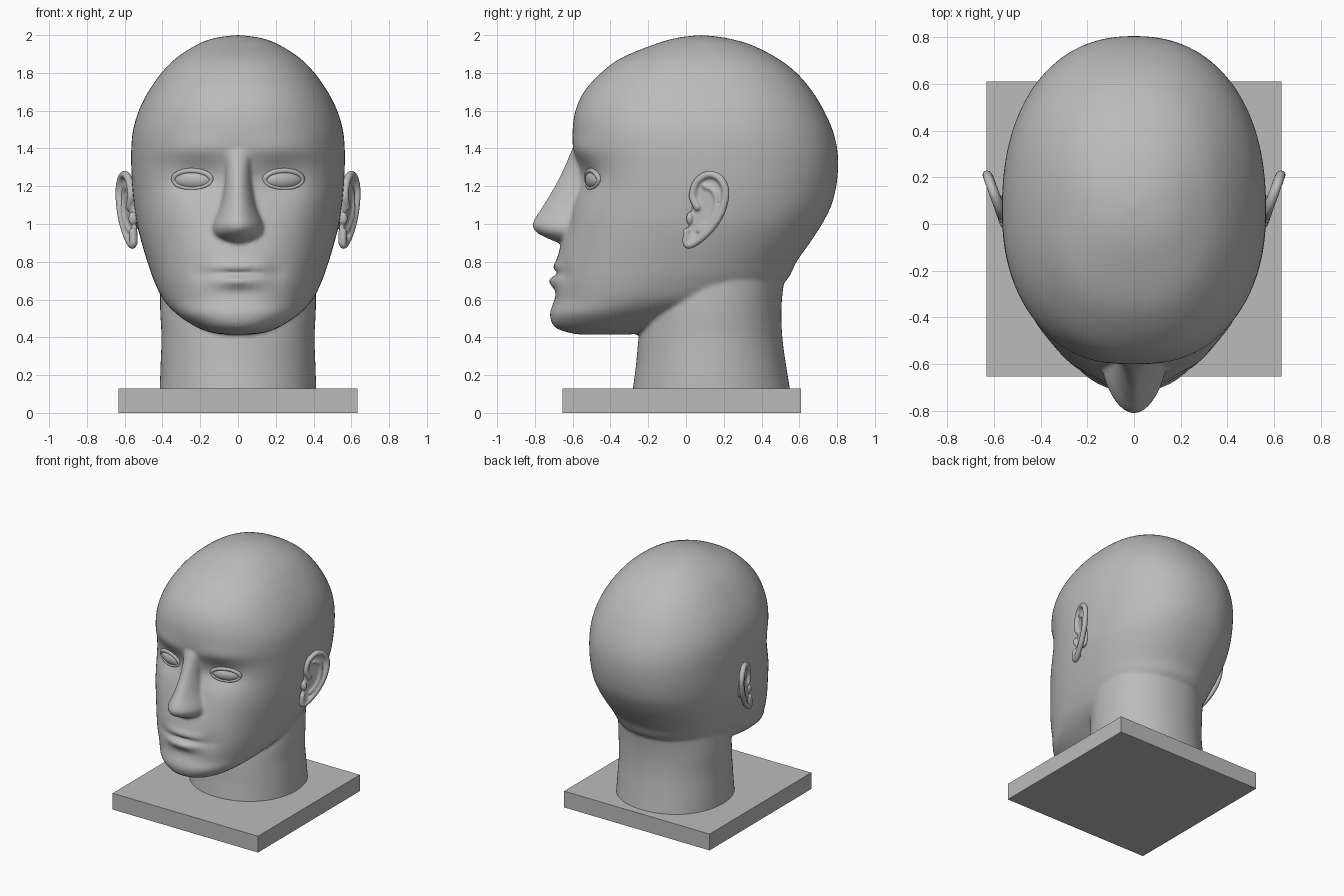
import bpy, bmesh, math
from mathutils import Vector, Matrix

cube = bpy.data.objects.get("Cube")
if cube:
    bpy.data.objects.remove(cube, do_unlink=True)

grey = bpy.data.materials.new("plain_grey")
grey.use_nodes = True
colour = (0.5, 0.5, 0.5, 1)
grey.diffuse_color = colour
grey.node_tree.nodes["Principled BSDF"].inputs["Base Color"].default_value = colour


def spline(rows, steps):
    """Smooth curve through points of any dimension."""
    pts = [Vector(r) for r in rows]
    pts = [pts[0]] + pts + [pts[-1]]
    out = []
    for a, b, c, d in zip(pts, pts[1:], pts[2:], pts[3:]):
        for i in range(steps):
            t = i / steps
            out.append(b + (c - a) * (t / 2)
                       + (a * 2 - b * 5 + c * 4 - d) * (t * t / 2)
                       + (b * 3 - a - c * 3 + d) * (t ** 3 / 2))
    return out + [pts[-1]]


def loft(bm, rows, power, bump=None, steps=10, sides=160):
    """Stack of rounded rings; a row is z, half width, front, back, widest y."""
    rings = []
    for z, w, front, back, mid in spline(rows, steps):
        ring = []
        for k in range(sides):
            a = math.tau * k / sides
            s, c = math.sin(a), math.cos(a)
            x = math.copysign(w * abs(s) ** (2 / power), s)
            reach = abs(c) ** (2 / power)
            y = mid + ((front - mid) if c > 0 else (back - mid)) * reach
            if bump and c > 0:
                y -= bump(abs(x), z)
            ring.append(bm.verts.new((x, y, z)))
        rings.append(ring)
    for low, high in zip(rings, rings[1:]):
        for k in range(sides):
            j = (k + 1) % sides
            bm.faces.new((low[k], low[j], high[j], high[k]))
    bm.faces.new(rings[0][::-1])
    bm.faces.new(rings[-1])


def ball(bm, place, radii):
    bmesh.ops.create_uvsphere(bm, u_segments=32, v_segments=20, radius=1,
                              matrix=place @ Matrix.Diagonal((*radii, 1)))


def cord(bm, points, radius):
    """Row of overlapping beads that fuse into a rounded cord."""
    for p in points:
        bmesh.ops.create_icosphere(bm, subdivisions=2, radius=radius,
                                   matrix=Matrix.Translation(p))


def finish(bm, name, voxel=0, relax=0, mirror=False, smooth=True):
    bmesh.ops.recalc_face_normals(bm, faces=bm.faces)
    for f in bm.faces:
        f.smooth = smooth
    mesh = bpy.data.meshes.new(name)
    bm.to_mesh(mesh)
    bm.free()
    mesh.materials.append(grey)
    obj = bpy.data.objects.new(name, mesh)
    bpy.context.scene.collection.objects.link(obj)
    if voxel:
        fuse = obj.modifiers.new("fuse", 'REMESH')
        fuse.mode = 'VOXEL'
        fuse.voxel_size = voxel
        fuse.use_smooth_shade = True
        soften = obj.modifiers.new("soften", 'SMOOTH')
        soften.factor = 0.5
        soften.iterations = relax
    if mirror:
        obj.modifiers.new("mirror", 'MIRROR')
    return obj


# Face relief: x, z, spread in x, spread in z, height
RELIEF = {
    "eye_socket": (.21, 1.24, .11, .065, -.045),
    "brow": (.24, 1.4, .14, .04, .012),
    "cheekbone": (.36, 1.06, .1, .1, .015),
    "upper_lip": (0, .775, .09, .02, .014),
    "mouth_line": (0, .737, .1, .012, -.032),
    "lower_lip": (0, .7, .075, .025, .027),
    "lip_hollow": (0, .635, .09, .025, -.01),
    "mouth_corner": (.2, .74, .04, .05, -.012),
}


def face_relief(x, z):
    return sum(h * math.exp(-(((x - cx) / sx) ** 2 + ((z - cz) / sz) ** 2) / 2)
               for cx, cz, sx, sz, h in RELIEF.values())


# Skull and jaw, neck and nose, fused into one skin
skull = [
    (.415, .06, -.56, -.3, -.43), (.425, .14, -.62, -.22, -.42),
    (.455, .22, -.695, -.1, -.4), (.52, .32, -.72, .05, -.33),
    (.6, .395, -.7, .4, -.18), (.7, .445, -.7, .53, -.08),
    (.8, .48, -.685, .585, -.02), (.9, .51, -.66, .655, .02),
    (1, .535, -.63, .72, .05), (1.1, .55, -.6, .77, .06),
    (1.2, .56, -.58, .795, .06), (1.3, .565, -.58, .805, .06),
    (1.4, .565, -.595, .8, .06), (1.5, .555, -.6, .775, .06),
    (1.6, .525, -.585, .73, .07), (1.7, .475, -.54, .67, .07),
    (1.8, .405, -.45, .585, .07), (1.88, .325, -.34, .48, .08),
    (1.95, .215, -.17, .34, .08), (1.985, .12, -.05, .21, .08),
    (2, .01, .07, .09, .08),
]
neck = [
    (.1, .415, -.285, .555, .13), (.25, .41, -.265, .53, .13),
    (.4, .405, -.25, .51, .13), (.55, .412, -.22, .505, .13),
    (.7, .41, -.15, .52, .13), (.85, .4, -.1, .55, .13),
]
nose = [(z, w, front, -.45, -.57) for z, w, front in (
    (.905, .07, -.69), (.925, .115, -.735), (.955, .138, -.79),
    (.99, .14, -.813), (1.03, .125, -.8), (1.1, .095, -.755),
    (1.2, .072, -.695), (1.3, .063, -.645), (1.38, .065, -.61),
    (1.44, .06, -.58))]
bm = bmesh.new()
loft(bm, skull, 2.25, face_relief)
loft(bm, neck, 2.1)
loft(bm, nose, 1.8, sides=64)
finish(bm, "head_and_neck", voxel=.012, relax=4)

# Eyes and eyelids
socket = Matrix.Translation((.235, -.475, 1.235)) @ Matrix.Rotation(math.radians(18), 4, 'Z')
bm = bmesh.new()
ball(bm, socket, (.115, .05, .055))
finish(bm, "eyes", mirror=True)

bm = bmesh.new()
for side, radius in ((1, .015), (-1, .011)):
    arc = []
    for i in range(41):
        t = math.pi * i / 40
        rise = math.sin(t)
        arc.append(socket @ Vector((.105 * math.cos(t), -.018 - .012 * rise, side * .047 * rise)))
    cord(bm, arc, radius)
finish(bm, "eyelids", voxel=.005, relax=3, mirror=True)


# Ears: thin shell, rolled rim, inner fold and root
def on_ear(p, lift=0):
    y, z = p
    return Vector((.565 + .36 * (y - .03) + lift, y, z))


rim = spline([(.06, 1.09), (.035, 1.15), (.06, 1.225), (.12, 1.262), (.18, 1.24),
              (.21, 1.17), (.19, 1.07), (.14, .985), (.08, .925), (.025, .89),
              (.002, .9), (.005, .96)], 8)
fold = spline([(.1, 1.2), (.15, 1.17), (.16, 1.1), (.13, 1.02), (.07, .965)], 10)
bm = bmesh.new()
shell = bm.faces.new([bm.verts.new(on_ear(p, -.025)) for p in rim])
wall = bmesh.ops.extrude_face_region(bm, geom=[shell], use_keep_orig=True)
bmesh.ops.translate(bm, vec=(.022, 0, 0),
                    verts=[g for g in wall["geom"] if isinstance(g, bmesh.types.BMVert)])
cord(bm, [on_ear(p) for p in rim], .021)
cord(bm, [on_ear(p, -.006) for p in fold], .016)
for y, z, lift, radii in ((.02, 1.03, -.005, (.025, .018, .035)),
                          (.03, .92, -.01, (.022, .035, .035)),
                          (.08, 1.08, -.045, (.04, .05, .11))):
    ball(bm, Matrix.Translation(on_ear((y, z), lift)), radii)
finish(bm, "ears", voxel=.007, relax=3, mirror=True)

# Square base plate
bm = bmesh.new()
bmesh.ops.create_cube(bm, size=1, matrix=Matrix.Translation((0, -.022, .064))
                      @ Matrix.Diagonal((1.264, 1.264, .128, 1)))
finish(bm, "base_plate", smooth=False)
